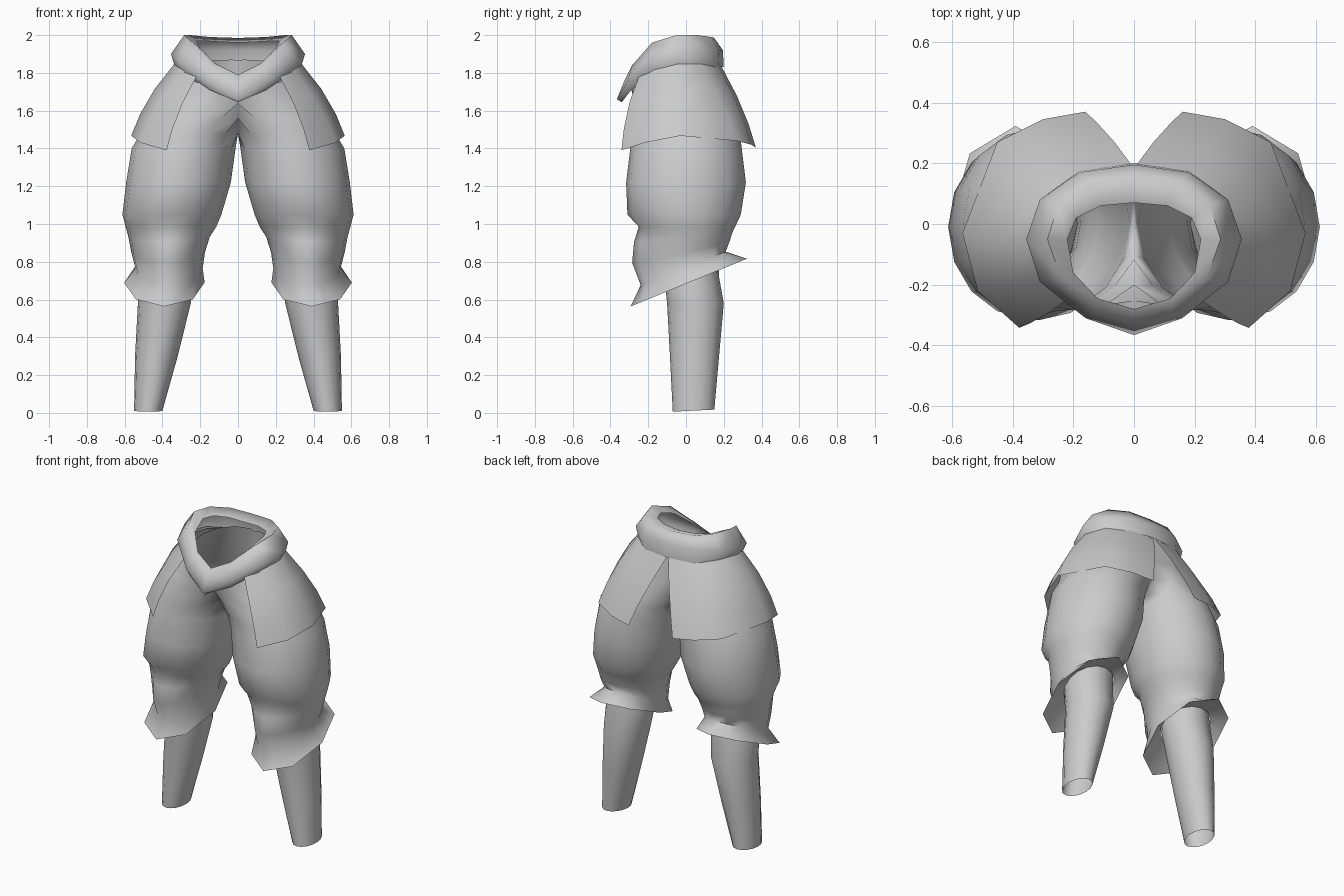
import bpy, bmesh, math

if "Cube" in bpy.data.objects:
    bpy.data.objects.remove(bpy.data.objects["Cube"])

cloth = bpy.data.materials.new("grey_cloth")
cloth.diffuse_color = (0.6, 0.6, 0.6, 1)
cloth.use_nodes = True
cloth.node_tree.nodes["Principled BSDF"].inputs["Base Color"].default_value = cloth.diffuse_color
N = 16


def ring(z, cx, cy, rx, ry, tilt=0.0, bulge=0.0, octagon=False):
    """Tilted oval; the inner side is flattened against x = 0, the front may bulge."""
    pts = []
    for i in range(N):
        a = 2 * math.pi * i / N
        k = math.cos(math.pi / 8) if octagon and i % 2 else 1
        x = cx + rx * k * math.cos(a)
        s = k * math.sin(a)
        y = cy + ry * s
        zz = z + tilt * (y - cy)
        y -= bulge * max(0, -s) ** 4
        pts.append((0 if x < 0.012 else x, y, zz))
    return pts


def loft(name, rows, closed=True, angle=60):
    """Skin rows of points, mirror over x = 0, smooth shade."""
    bm = bmesh.new()
    vs = [[bm.verts.new(p) for p in row] for row in rows]
    n = len(rows[0])
    for a, b in zip(vs, vs[1:]):
        for i in range(n if closed else n - 1):
            j = (i + 1) % n
            quad = [a[i], a[j], b[j], b[i]]
            if any(v.co.x > 1e-5 for v in quad):   # nothing on the mirror plane
                bm.faces.new(quad)
    bmesh.ops.remove_doubles(bm, verts=bm.verts, dist=1e-4)
    bmesh.ops.recalc_face_normals(bm, faces=bm.faces)
    me = bpy.data.meshes.new(name)
    bm.to_mesh(me)
    bm.free()
    me.materials.append(cloth)
    ob = bpy.data.objects.new(name, me)
    bpy.context.collection.objects.link(ob)
    mod = ob.modifiers.new("mirror", 'MIRROR')
    mod.merge_threshold = 0.002
    bpy.ops.object.select_all(action='DESELECT')
    ob.select_set(True)
    bpy.context.view_layer.objects.active = ob
    bpy.ops.object.shade_smooth_by_angle(angle=math.radians(angle))
    return ob


# Baggy breeches: hips, thighs, bulging knees, flared cuffs folded back to the shin
loft("breeches", [ring(*r) for r in [
    (1.80, .03, -.06, .265, .235, .3),
    (1.66, .12, -.03, .295, .24, .1),
    (1.56, .20, -.015, .29, .268),
    (1.48, .25, 0, .265, .285),
    (1.40, .288, 0, .275, .295),
    (1.22, .315, 0, .277, .317),
    (1.05, .35, -.01, .262, .30),
    (.985, .355, .005, .24, .255),
    (.93, .365, .01, .215, .235, .1, .05),
    (.85, .37, .01, .195, .22, .25, .075),
    (.765, .365, 0, .178, .21, .42, .03),
    (.69, .39, .015, .213, .308, .41, 0, True),
    (.75, .375, .03, .15, .15, .41)]], angle=80)

# Tapered lower legs, open at the ankle
loft("lower_legs", [ring(*r) for r in [
    (.80, .37, .03, .14, .14, .41),
    (.72, .38, .03, .15, .145),
    (.58, .39, .05, .14, .15),
    (.30, .432, .045, .113, .13),
    (.012, .475, .04, .075, .11, .05)]])

# Hip flaps, from the back split round to the front corner
top = [(.005, .19, 1.83), (.17, .17, 1.84), (.29, .08, 1.85), (.335, -.05, 1.85),
       (.29, -.17, 1.82), (.22, -.25, 1.78)]
hem = [(.16, .37, 1.405), (.30, .345, 1.42), (.45, .27, 1.44), (.565, -.03, 1.467),
       (.515, -.22, 1.43), (.378, -.342, 1.39)]


def between(t, out):
    row = []
    for p, q in zip(top, hem):
        x, y, z = (a + (b - a) * t for a, b in zip(p, q))
        row.append((x * (1 + out), y * (1 + out), z))
    return row


loft("hip_flaps", [top, between(.35, .06), between(.7, .045), hem], closed=False)

# Rolled waistband dipping to a point in front, listed back to front
band_low = [(0, .20, 1.83), (.18, .175, 1.83), (.29, .08, 1.835), (.335, -.05, 1.835),
            (.28, -.19, 1.80), (.15, -.29, 1.71), (0, -.34, 1.645)]
band_mid = [(0, .195, 1.92), (.18, .17, 1.92), (.31, .08, 1.91), (.355, -.05, 1.90),
            (.31, -.19, 1.86), (.16, -.31, 1.755), (0, -.366, 1.66)]
band_top = [(0, .15, 1.985), (.15, .135, 1.99), (.25, .06, 2.0), (.285, -.05, 2.0),
            (.24, -.18, 1.96), (.13, -.285, 1.84), (0, -.33, 1.75)]
band_in = [(0, .07, 1.96), (.11, .06, 1.965), (.19, .02, 1.97), (.22, -.05, 1.97),
           (.20, -.16, 1.93), (.12, -.245, 1.85), (0, -.28, 1.79)]
loft("waistband", [band_low, band_mid, band_top, band_in], closed=False, angle=80)
